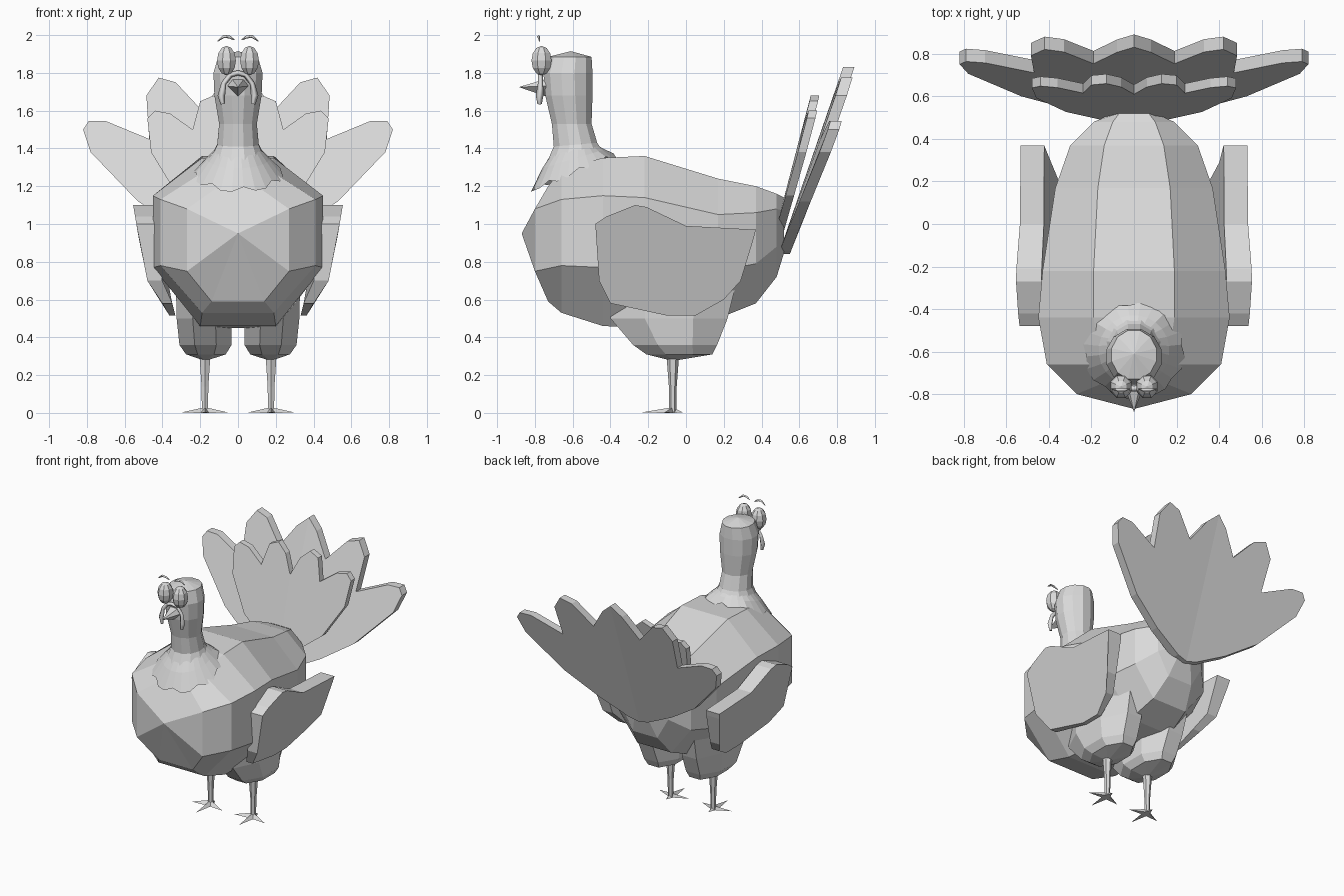
import bpy, bmesh, math
from math import sin, cos, pi

grey = bpy.data.materials.new("plain_grey")
grey.diffuse_color = (0.7, 0.7, 0.7, 1)


def finish(bm, name):
    bmesh.ops.recalc_face_normals(bm, faces=bm.faces[:])
    me = bpy.data.meshes.new(name)
    bm.to_mesh(me)
    bm.free()
    me.materials.append(grey)
    ob = bpy.data.objects.new(name, me)
    bpy.context.collection.objects.link(ob)
    return ob


def loft(name, rings, start=None, end=None, caps=True):
    """Skin a list of rings; start / end are optional tip points."""
    bm = bmesh.new()
    vr = [[bm.verts.new(p) for p in r] for r in rings]
    n = len(vr[0])
    for a, b in zip(vr, vr[1:]):
        for i in range(n):
            j = (i + 1) % n
            bm.faces.new((a[i], a[j], b[j], b[i]))
    for ring, tip in ((vr[0], start), (vr[-1], end)):
        if tip:
            t = bm.verts.new(tip)
            for i in range(n):
                bm.faces.new((ring[i], ring[(i + 1) % n], t))
        elif caps:
            bm.faces.new(ring)
    return finish(bm, name)


def oval(cx, cy, z, rx, ry, n=8, tilt=0.0):
    """Horizontal oval; tilt raises the back and drops the front."""
    ang = [2 * pi * (i + 0.5) / n for i in range(n)]
    k = 1 / cos(pi / n)
    return [(cx + rx * k * cos(a), cy + ry * k * sin(a), z + tilt * sin(a)) for a in ang]


def lerp(table, v):
    """Piecewise linear lookup."""
    if v <= table[0][0]:
        return table[0][1]
    for (a, fa), (b, fb) in zip(table, table[1:]):
        if v <= b:
            return fa + (fb - fa) * (v - a) / (b - a)
    return table[-1][1]


def tube(name, pts, r):
    cu = bpy.data.curves.new(name, "CURVE")
    cu.dimensions = "3D"
    cu.bevel_depth = 1.0
    cu.bevel_resolution = 0
    cu.use_fill_caps = True
    sp = cu.splines.new("POLY")
    sp.points.add(len(pts) - 1)
    for p, co, rad in zip(sp.points, pts, r):
        p.co = (*co, 1)
        p.radius = rad
    cu.materials.append(grey)
    ob = bpy.data.objects.new(name, cu)
    bpy.context.collection.objects.link(ob)


# Body: eight-sided barrel (y, top x, top z, side x, upper z, lower z, bottom x, bottom z)
sections = [
    (-0.80, 0.10, 1.20, 0.27, 1.08, 0.75, 0.14, 0.59),
    (-0.66, 0.16, 1.29, 0.41, 1.13, 0.78, 0.19, 0.53),
    (-0.44, 0.19, 1.35, 0.45, 1.15, 0.77, 0.20, 0.46),
    (-0.22, 0.19, 1.36, 0.43, 1.14, 0.76, 0.20, 0.45),
    (0.17, 0.17, 1.24, 0.37, 1.05, 0.75, 0.17, 0.50),
    (0.37, 0.14, 1.20, 0.30, 1.06, 0.79, 0.14, 0.58),
    (0.48, 0.10, 1.16, 0.19, 1.08, 0.88, 0.10, 0.72),
    (0.52, 0.07, 1.14, 0.10, 1.07, 0.93, 0.06, 0.85),
]
rings = []
for y, tx, zt, sx, zu, zl, bx, zb in sections:
    d = 0.07 if y == -0.80 else 0      # chest leans back above and below
    half = [(tx, y + d, zt), (sx, y, zu), (sx, y, zl), (bx, y + d, zb)]
    rings.append(half + [(-x, yy, z) for x, yy, z in reversed(half)])
loft("body", rings, start=(0, -0.87, 0.95))

# Neck and head
neck = [(-0.595, 1.33, 0.15, 0.16, 0.05), (-0.585, 1.42, 0.11, 0.115, 0.01),
        (-0.605, 1.53, 0.10, 0.105, 0), (-0.62, 1.68, 0.125, 0.125, 0),
        (-0.625, 1.80, 0.13, 0.13, 0), (-0.615, 1.885, 0.105, 0.115, 0)]
loft("neck_and_head", [oval(0, cy, z, rx, ry, 12, t) for cy, z, rx, ry, t in neck],
     end=(0, -0.61, 1.915))

# Collar: scalloped skirt sloping down over the chest
collar = [oval(0, -0.585, 1.41, 0.105, 0.11, 24, 0.01),
          oval(0, -0.595, 1.345, 0.165, 0.165, 24, 0.05)]
edge = []
for i, (x, y, z) in enumerate(oval(0, -0.595, 1.27, 0.235, 0.222, 24, 0.09)):
    s = 0.95 if i % 3 == 0 else 1.02
    edge.append((x * s, -0.595 + (y + 0.595) * s, z + (0.015 if i % 3 == 0 else -0.01)))
loft("collar", collar + [edge], caps=False)

# Beak
loft("beak", [[(-0.055, -0.74, 1.73), (-0.03, -0.75, 1.765), (0.03, -0.75, 1.765),
               (0.055, -0.74, 1.73), (0, -0.74, 1.675)]], end=(0, -0.885, 1.725))

# Wattle: arch draped over the beak
tube("wattle", [(0.08, -0.775, 1.635), (0.088, -0.775, 1.68), (0.075, -0.77, 1.745),
                (0.04, -0.77, 1.79), (0, -0.775, 1.80), (-0.04, -0.77, 1.79),
                (-0.075, -0.77, 1.745), (-0.088, -0.775, 1.68), (-0.08, -0.775, 1.635)],
     [0.012, 0.02, 0.014, 0.014, 0.014, 0.014, 0.014, 0.02, 0.012])

# Wing profile (y, z) and how far out each height sits
wing_profile = [(-0.48, 1.00), (-0.42, 1.04), (-0.27, 1.10), (-0.21, 1.09), (0.0, 0.99),
                (0.37, 0.97), (0.36, 0.93), (0.29, 0.70), (0.20, 0.60), (0.05, 0.515),
                (-0.10, 0.515), (-0.40, 0.58), (-0.46, 0.70)]
wing_out = [(0.51, 0.36), (0.63, 0.43), (0.70, 0.48), (0.95, 0.53), (1.10, 0.555)]
wing_thick = [(0.51, 0.03), (0.63, 0.07), (0.95, 0.11), (1.10, 0.12)]

# Tail fan half outlines (x, z)
big_fan = [(0, 0.84), (0.08, 0.86), (0.30, 0.97), (0.53, 1.12), (0.78, 1.38), (0.82, 1.50),
           (0.79, 1.545), (0.70, 1.545), (0.47, 1.45), (0.485, 1.68), (0.42, 1.775),
           (0.33, 1.75), (0.19, 1.60), (0.08, 1.76), (0, 1.83)]
small_fan = [(0, 0.95), (0.10, 0.98), (0.32, 1.15), (0.46, 1.38), (0.48, 1.56), (0.44, 1.60),
             (0.36, 1.585), (0.24, 1.50), (0.20, 1.65), (0.13, 1.68), (0.06, 1.62), (0, 1.49)]


def fan(name, outline, s, y0, slope, thick):
    def put(x, z, dy):
        return (s * x, y0 + slope * (z - outline[0][1]) + 0.05 * x * x + dy, z)
    loft(name, [[put(x, z, d) for x, z in outline] for d in (0, thick)])


for s, side in ((-1, "left"), (1, "right")):
    # Wings
    loft(side + "_wing",
         [[(s * lerp(wing_out, z), y, z) for y, z in wing_profile],
          [(s * (lerp(wing_out, z) - lerp(wing_thick, z)), y, z) for y, z in wing_profile]])

    # Tail fans
    fan(side + "_back_tail_fan", big_fan, s, 0.49, 0.345, 0.06)
    fan(side + "_front_tail_fan", small_fan, s, 0.47, 0.26, 0.045)

    # Eyes
    eye = []
    for k in range(1, 6):
        a = pi * k / 6
        eye.append(oval(s * 0.061, -0.765, 1.865 - 0.078 * cos(a),
                        0.05 * sin(a), 0.053 * sin(a), 8))
    loft(side + "_eye", eye, start=(s * 0.061, -0.765, 1.787), end=(s * 0.061, -0.765, 1.943))

    # Eyebrows
    tube(side + "_eyebrow", [(s * 0.02, -0.775, 1.975), (s * 0.045, -0.78, 1.99),
                             (s * 0.075, -0.78, 1.993), (s * 0.108, -0.775, 1.968)],
         [0.003, 0.008, 0.008, 0.003])

    # Thighs (x, z, x radius, front y, back y)
    thigh = [(0.20, 0.74, 0.13, -0.42, 0.28), (0.18, 0.50, 0.145, -0.40, 0.22),
             (0.172, 0.36, 0.138, -0.28, 0.165), (0.17, 0.31, 0.105, -0.21, 0.14)]
    loft(side + "_thigh",
         [oval(s * x, (a + b) / 2, z, r, (b - a) / 2) for x, z, r, a, b in thigh],
         end=(s * 0.172, -0.07, 0.275))

    # Shins
    loft(side + "_shin", [oval(s * 0.175, -0.07, z, r, r, 6)
                          for z, r in ((0.29, 0.028), (0.14, 0.018), (0.0, 0.016))])

    # Feet: four pointed toes around a low peak
    toes = [(0, -0.17), (0.125, -0.045), (0, 0.055), (-0.125, -0.045)]
    star = []
    for i, (tx, ty) in enumerate(toes):
        nx, ny = toes[(i + 1) % 4]
        star.append((s * 0.175 + tx, -0.07 + ty, 0.002))
        star.append((s * 0.175 + 0.17 * (tx + nx), -0.07 + 0.17 * (ty + ny), 0.0))
    loft(side + "_foot", [star], end=(s * 0.175, -0.07, 0.03))
